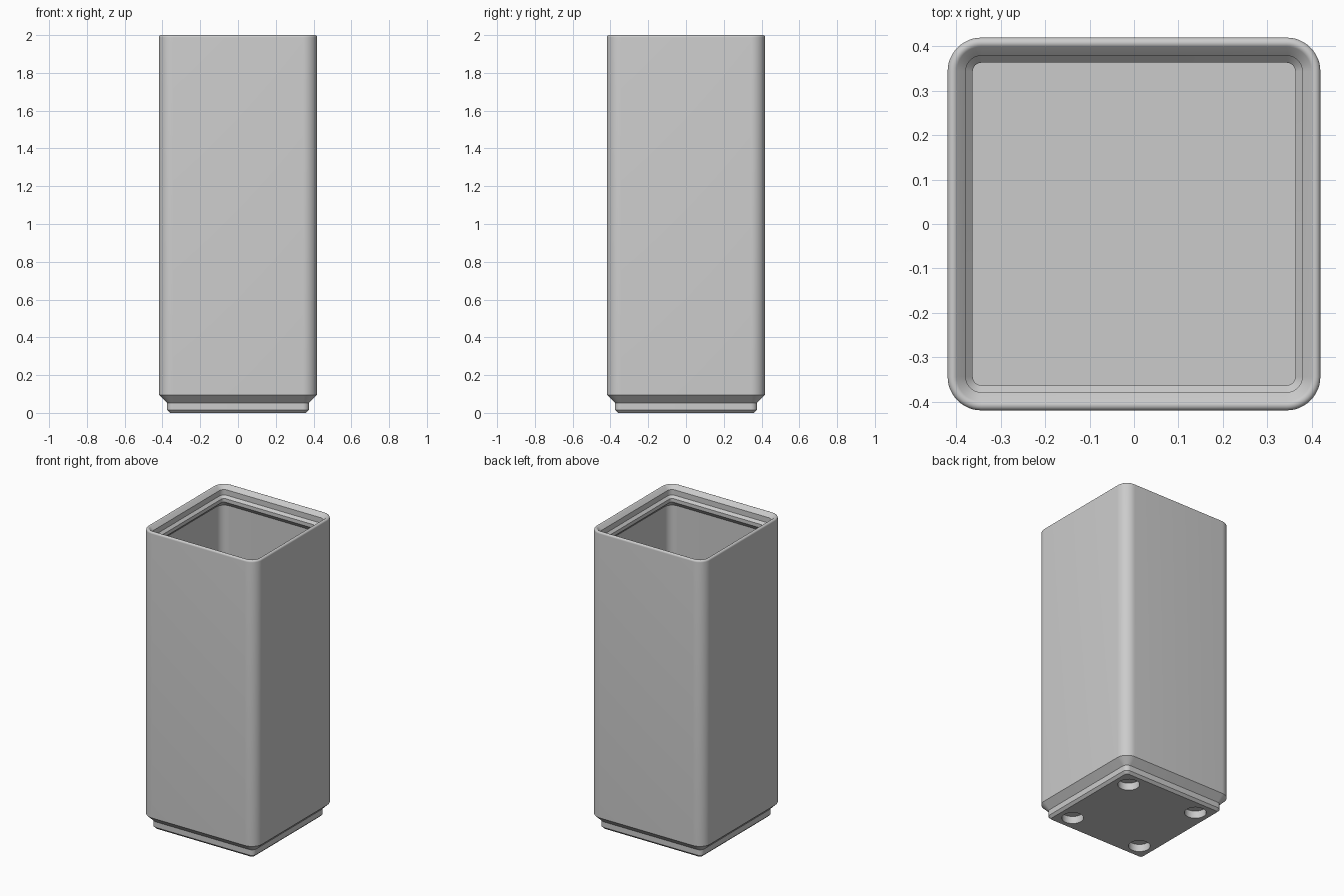
import bpy
import bmesh
from math import sin, cos, pi, radians
from mathutils import Matrix

cube = bpy.data.objects.get("Cube")
if cube:
    bpy.data.objects.remove(cube, do_unlink=True)

HALF = 0.4195        # outer half width
CORE = 0.3437        # centre of every rounded corner
RIM = 0.012          # rim rounding radius
WALL = 0.4           # inner wall half width
FLOOR = 0.14
SEGMENTS = 12

grey = bpy.data.materials.new("plain grey")
grey.use_nodes = True
colour = (0.6, 0.6, 0.6, 1)
grey.diffuse_color = colour
grey.node_tree.nodes["Principled BSDF"].inputs["Base Color"].default_value = colour


def make_object(name, bm):
    bmesh.ops.recalc_face_normals(bm, faces=bm.faces)
    mesh = bpy.data.meshes.new(name)
    bm.to_mesh(mesh)
    bm.free()
    mesh.materials.append(grey)
    obj = bpy.data.objects.new(name, mesh)
    bpy.context.collection.objects.link(obj)
    return obj


def rounded_square(bm, half, z):
    """Ring of vertices whose corners all share the same centres."""
    radius = half - CORE
    ring = []
    for quarter in range(4):
        mid = pi / 4 + quarter * pi / 2
        cx = CORE if cos(mid) > 0 else -CORE
        cy = CORE if sin(mid) > 0 else -CORE
        for i in range(SEGMENTS + 1):
            a = (quarter + i / SEGMENTS) * pi / 2
            ring.append(bm.verts.new((cx + radius * cos(a), cy + radius * sin(a), z)))
    return ring


# Profile: stepped foot, outer wall, rounded rim, stacking lip, inner wall
foot = [(0.36, 0), (0.376, 0.016), (0.376, 0.053), (HALF, 0.096)]
rim = [(HALF - RIM + RIM * cos(radians(a)), 2 - RIM + RIM * sin(radians(a)))
       for a in range(0, 136, 15)]
lip = [(0.3787, 1.976), (0.3787, 1.94), (0.363, 1.924), (0.363, 1.9),
       (WALL, 1.863)]
profile = foot + rim + lip + [(WALL, FLOOR)]

bm = bmesh.new()
rings = [rounded_square(bm, half, z) for half, z in profile]
for low, high in zip(rings, rings[1:]):
    for i in range(len(low)):
        j = (i + 1) % len(low)
        bm.faces.new((low[i], low[j], high[j], high[i]))
bm.faces.new(rings[0])     # underside
bm.faces.new(rings[-1])    # inner floor
container = make_object("container", bm)

# Four round pockets in the underside
bm = bmesh.new()
for sx in (-1, 1):
    for sy in (-1, 1):
        bmesh.ops.create_cone(bm, cap_ends=True, segments=40, radius1=0.066,
                              radius2=0.066, depth=0.098,
                              matrix=Matrix.Translation((sx * 0.263, sy * 0.263, 0)))
cutter = make_object("pocket_cutter", bm)
cutter.hide_render = True

pockets = container.modifiers.new("pockets", 'BOOLEAN')
pockets.operation = 'DIFFERENCE'
pockets.solver = 'EXACT'
pockets.object = cutter

bpy.ops.object.select_all(action='DESELECT')
container.select_set(True)
bpy.context.view_layer.objects.active = container
bpy.ops.object.modifier_apply(modifier=pockets.name)
bpy.data.objects.remove(cutter, do_unlink=True)
bpy.ops.object.shade_smooth_by_angle(angle=radians(30))
